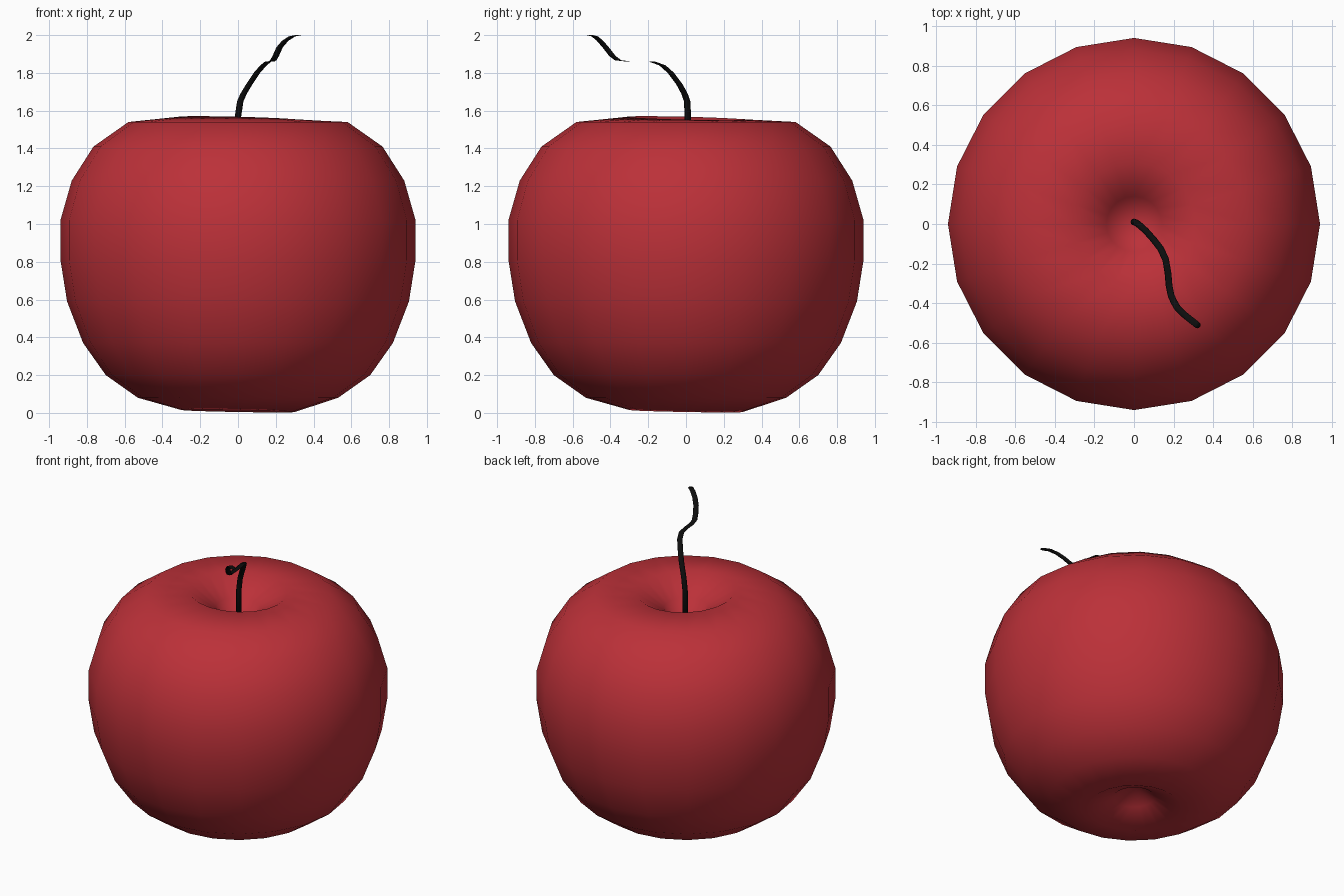
import bpy, bmesh
from math import sin, cos, pi

if "Cube" in bpy.data.objects:
    bpy.data.objects.remove(bpy.data.objects["Cube"])


def make_object(name, bm, color):
    bmesh.ops.recalc_face_normals(bm, faces=bm.faces[:])
    mesh = bpy.data.meshes.new(name)
    bm.to_mesh(mesh)
    bm.free()
    mat = bpy.data.materials.new(name + "_color")
    mat.diffuse_color = (*color, 1)
    mat.use_nodes = True
    mat.node_tree.nodes["Principled BSDF"].inputs["Base Color"].default_value = mat.diffuse_color
    mesh.materials.append(mat)
    obj = bpy.data.objects.new(name, mesh)
    bpy.context.collection.objects.link(obj)
    return obj


def add_ring(bm, center, radius, sides, lean=0.0):
    ring = []
    for i in range(sides):
        a = 2 * pi * i / sides
        x, y = radius * cos(a), radius * sin(a)
        ring.append(bm.verts.new((center[0] + x, center[1] + y,
                                  center[2] - lean * (x + y))))
    return ring


def skin(bm, rings):
    n = len(rings[0])
    for a, b in zip(rings, rings[1:]):
        for i in range(n):
            j = (i + 1) % n
            bm.faces.new((a[i], a[j], b[j], b[i]))


def close_to_point(bm, ring, co):
    tip = bm.verts.new(co)
    for a, b in zip(ring, ring[1:] + ring[:1]):
        bm.faces.new((a, b, tip))


# Apple body: 20-sided lathe with a dimple at each pole (radius, height, lean)
profile = [(0.13, 0.09, 0.02), (0.30, 0.01, 0.018), (0.53, 0.08, 0),
           (0.70, 0.20, 0), (0.82, 0.37, 0), (0.905, 0.59, 0),
           (0.94, 0.81, 0), (0.94, 1.02, 0), (0.88, 1.23, 0),
           (0.765, 1.41, 0), (0.58, 1.54, 0), (0.31, 1.56, 0.025),
           (0.14, 1.45, 0.02)]
bm = bmesh.new()
rings = [add_ring(bm, (0, 0, z), r, 20, lean) for r, z, lean in profile]
skin(bm, rings)
close_to_point(bm, rings[0], (0, 0, 0.20))
close_to_point(bm, rings[-1], (0, 0, 1.27))
apple = make_object("apple_body", bm, (0.50, 0.03, 0.04))
apple.data.shade_smooth()

# Stem: a horizontal disc carried along a winding path without turning
path = [(0, 0.01, 1.25), (0, 0.01, 1.57), (0.012, 0.006, 1.65),
        (0.03, -0.008, 1.69), (0.06, -0.035, 1.74), (0.10, -0.08, 1.80),
        (0.135, -0.125, 1.84), (0.16, -0.18, 1.86), (0.172, -0.25, 1.861),
        (0.177, -0.31, 1.861), (0.187, -0.36, 1.867), (0.20, -0.39, 1.89),
        (0.22, -0.425, 1.935), (0.25, -0.455, 1.97), (0.285, -0.483, 1.993),
        (0.32, -0.51, 2.0)]
bm = bmesh.new()
rings = [add_ring(bm, p, 0.017, 12) for p in path]
skin(bm, rings)
bm.faces.new(rings[0])
bm.faces.new(rings[-1])
make_object("stem", bm, (0.004, 0.004, 0.004)).data.shade_smooth()
